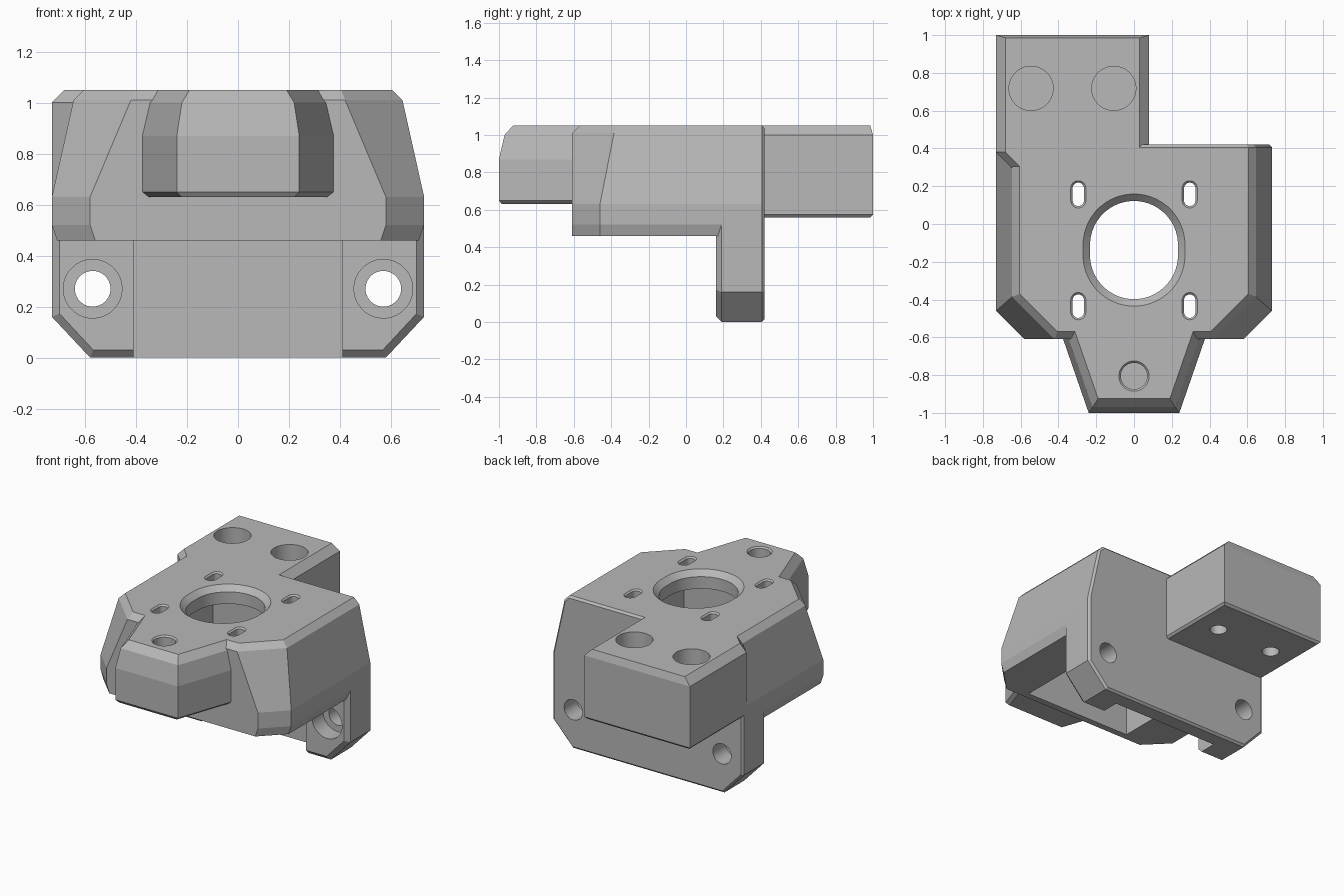
import bpy
import bmesh
from math import sin, cos, pi

if "Cube" in bpy.data.objects:
    bpy.data.objects.remove(bpy.data.objects["Cube"])

grey = bpy.data.materials.new("plain_grey")
grey.use_nodes = True
colour = (0.48, 0.48, 0.48, 1)
grey.diffuse_color = colour
grey.node_tree.nodes["Principled BSDF"].inputs["Base Color"].default_value = colour


def loft(name, sections, axis="Z", bevel_y=None):
    """Solid through matching outlines, each given as (position, points)."""
    bm = bmesh.new()
    rings = []
    for t, pts in sections:
        rings.append([bm.verts.new((a, b, t) if axis == "Z" else (a, t, b))
                      for a, b in pts])
    n = len(rings[0])
    for low, high in zip(rings, rings[1:]):
        for i in range(n):
            j = (i + 1) % n
            bm.faces.new((low[i], low[j], high[j], high[i]))
    bm.faces.new(rings[0])
    bm.faces.new(rings[-1])
    bmesh.ops.recalc_face_normals(bm, faces=bm.faces[:])
    if bevel_y is not None:
        edges = [e for e in bm.edges
                 if all(abs(v.co.y - bevel_y) < 0.001 for v in e.verts)
                 and e.calc_face_angle() > 0.5]
        bmesh.ops.bevel(bm, geom=edges, offset=0.014, segments=1, affect="EDGES")
    mesh = bpy.data.meshes.new(name)
    bm.to_mesh(mesh)
    bm.free()
    mesh.materials.append(grey)
    obj = bpy.data.objects.new(name, mesh)
    bpy.context.collection.objects.link(obj)
    return obj


def mirrored(half):
    return half + [(-x, y) for x, y in reversed(half)]


def ring(cx, cy, r, stretch=0.0, n=48):
    """Circle, or a slot when stretched along its second axis."""
    pts = []
    for i in range(n):
        a = 2 * pi * (i + 0.5) / n
        s = sin(a)
        pts.append((cx + r * cos(a), cy + r * s + (stretch if s > 0 else -stretch)))
    return pts


def combine(target, tool, operation):
    mod = target.modifiers.new(operation.lower(), "BOOLEAN")
    mod.operation = operation
    mod.solver = "EXACT"
    mod.object = tool
    bpy.context.view_layer.objects.active = target
    bpy.ops.object.modifier_apply(modifier=mod.name)
    bpy.data.objects.remove(tool)


# Main housing: tapered sides and slanted front corners
def housing_outline(side, side_y, front_x, front_y):
    return mirrored([(side, 0.42), (side, side_y), (front_x, front_y)])


body = loft("motor_mount", [
    (0.46, housing_outline(0.71, -0.46, 0.56, -0.61)),
    (0.52, housing_outline(0.73, -0.46, 0.58, -0.61)),
    (0.63, housing_outline(0.73, -0.46, 0.58, -0.61)),
    (1.01, housing_outline(0.645, -0.385, 0.42, -0.61)),
    (1.05, housing_outline(0.605, -0.37, 0.405, -0.57)),
], bevel_y=0.42)


# Rear plate with clipped lower corners
def plate_outline(d):
    return mirrored([(0.73 - d, 0.55), (0.73 - d, 0.16 + 0.41 * d),
                     (0.58 - 0.41 * d, d)])


plate = loft("rear_plate", [
    (0.16, plate_outline(0.03)), (0.19, plate_outline(0)), (0.42, plate_outline(0)),
], axis="Y", bevel_y=0.42)


# Front nose
def nose_outline(half, front, back=0.55):
    return mirrored([(half + 0.346 * (front - back), -back), (half, -front)])


nose = loft("front_nose", [
    (0.63, nose_outline(0.22, 0.985)),
    (0.65, nose_outline(0.24, 1.0)),
    (0.87, nose_outline(0.24, 1.0)),
    (1.0, nose_outline(0.22, 0.97)),
    (1.05, nose_outline(0.19, 0.925)),
])


# Rear block, set to one side
def block_outline(d, back):
    return [(0.08 - d, 0.25), (0.08 - d, 1 - back), (-0.73 + d, 1 - back),
            (-0.73 + d, 0.38), (-0.60 + d, 0.25)]


block = loft("rear_block", [
    (0.56, block_outline(0.014, 0.014)), (0.575, block_outline(0, 0)),
    (1.0, block_outline(0, 0)), (1.05, block_outline(0.05, 0.015)),
])

for part in (plate, nose, block):
    combine(body, part, "UNION")

# Motor cavity, open underneath
cutters = [loft("cavity_cutter", [
    (z, mirrored([(0.41, 0.31), (0.41, -0.565)])) for z in (-0.1, 0.93)])]


# Bore and screw slots with countersunk rims
def rimmed_hole(x, y, r, stretch, rim, bottom):
    top = 1.05
    return loft("hole_cutter", [
        (bottom, ring(x, y, r, stretch)),
        (top - rim, ring(x, y, r, stretch)),
        (top + 0.02, ring(x, y, r + rim + 0.02, stretch)),
    ])


cutters.append(rimmed_hole(0, -0.138, 0.233, 0.027, 0.037, 0.8))
for x in (-0.295, 0.295):
    for y in (-0.435, 0.157):
        cutters.append(rimmed_hole(x, y, 0.03, 0.032, 0.01, 0.8))

# Blind nose hole
cutters.append(rimmed_hole(0, -0.805, 0.07, 0, 0.01, 0.75))


def drill(x, y, r, start, end, axis="Z"):
    return loft("drill_cutter", [(t, ring(x, y, r)) for t in (start, end)], axis)


# Block counterbores and the screw holes below them
for x in (-0.545, -0.107):
    cutters.append(drill(x, 0.718, 0.117, 0.78, 1.2))
    cutters.append(drill(x, 0.718, 0.055, 0.4, 0.76))

# Plate screw holes, counterbored at the front
for x in (-0.57, 0.57):
    cutters.append(drill(x, 0.27, 0.115, 0.0, 0.28, "Y"))
    cutters.append(drill(x, 0.27, 0.07, 0.0, 0.6, "Y"))

for cutter in cutters:
    combine(body, cutter, "DIFFERENCE")

# One material, smooth hole walls, crisp flat faces
body.data.materials.clear()
body.data.materials.append(grey)
for poly in body.data.polygons:
    poly.material_index = 0
bpy.ops.object.select_all(action="DESELECT")
body.select_set(True)
bpy.context.view_layer.objects.active = body
bpy.ops.object.shade_smooth_by_angle(angle=0.17)
